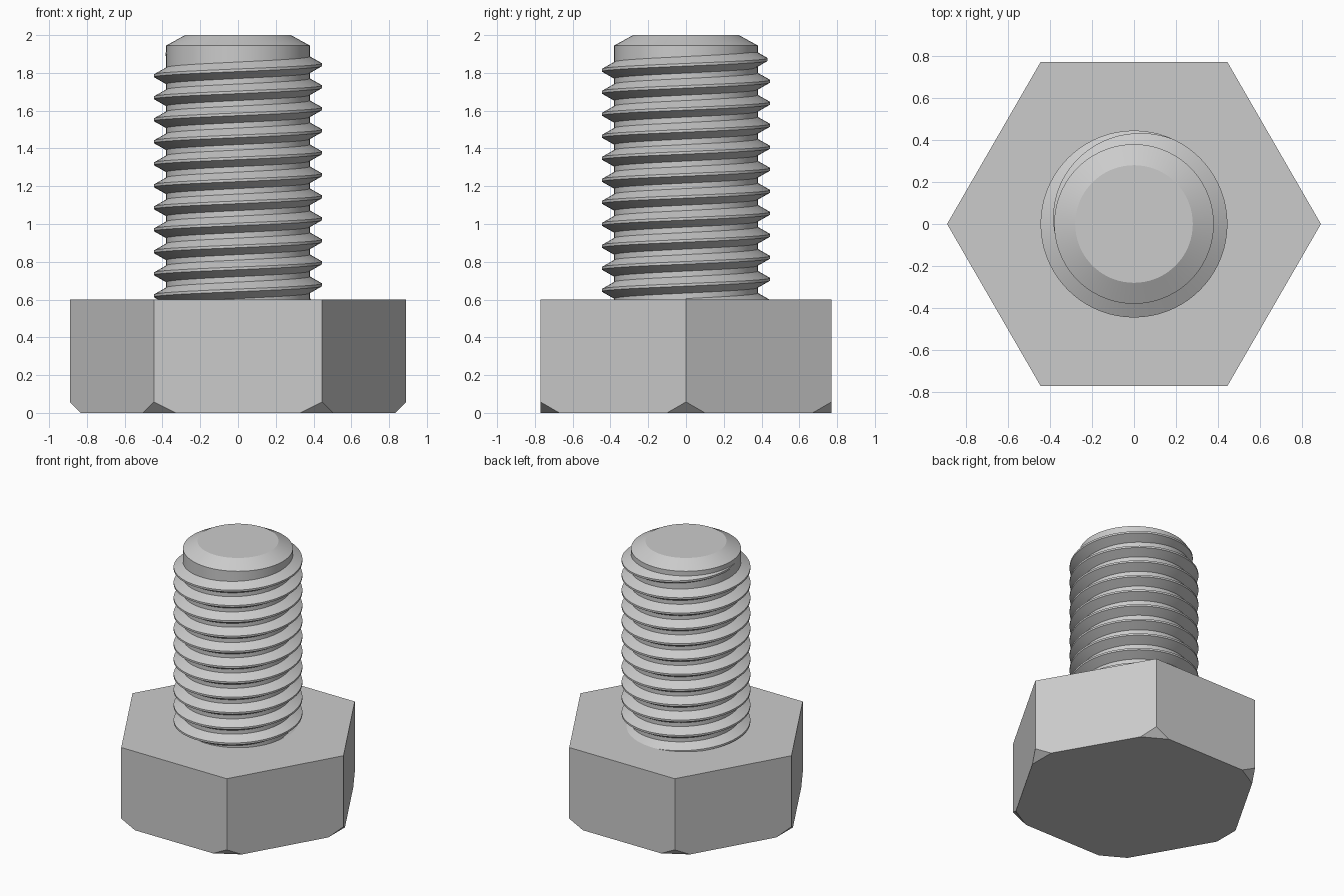
import bpy, bmesh, math
from mathutils import Vector

cube = bpy.data.objects.get("Cube")
if cube:
    bpy.data.objects.remove(cube, do_unlink=True)

steel = bpy.data.materials.new("steel grey")
steel.use_nodes = True
grey = (0.6, 0.6, 0.6, 1)
steel.diffuse_color = grey
steel.node_tree.nodes["Principled BSDF"].inputs["Base Color"].default_value = grey

SEGS = 72
HEAD_R, HEAD_H, CORNER_CUT = 0.89, 0.6, 0.058
CORE_R, CREST_R, PITCH = 0.38, 0.445, 0.1165


def finish(name, bm, smooth_angle=None):
    bmesh.ops.recalc_face_normals(bm, faces=bm.faces)
    mesh = bpy.data.meshes.new(name)
    bm.to_mesh(mesh)
    bm.free()
    mesh.materials.append(steel)
    obj = bpy.data.objects.new(name, mesh)
    bpy.context.collection.objects.link(obj)
    if smooth_angle:
        bpy.ops.object.select_all(action="DESELECT")
        obj.select_set(True)
        bpy.context.view_layer.objects.active = obj
        bpy.ops.object.shade_smooth_by_angle(angle=math.radians(smooth_angle))
    return obj


def polar(r, a, z):
    return Vector((r * math.cos(a), r * math.sin(a), z))


# Hexagonal head, its six lower corners sliced off at 45 degrees
bm = bmesh.new()
ring = [bm.verts.new(polar(HEAD_R, i * math.pi / 3, 0)) for i in range(6)]
base = bm.faces.new(ring)
top = bmesh.ops.extrude_face_region(bm, geom=[base])["geom"]
bmesh.ops.translate(bm, vec=(0, 0, HEAD_H),
                    verts=[v for v in top if isinstance(v, bmesh.types.BMVert)])
for i in range(6):
    a = i * math.pi / 3
    bmesh.ops.bisect_plane(bm, geom=bm.verts[:] + bm.edges[:] + bm.faces[:],
                           plane_co=polar(HEAD_R - CORNER_CUT, a, 0),
                           plane_no=polar(1, a, -1), clear_outer=True)
    bmesh.ops.holes_fill(bm, edges=[e for e in bm.edges if e.is_boundary])
finish("hex_head", bm)

# Shank core with a chamfered tip
bm = bmesh.new()
rings = [[bm.verts.new(polar(r, i * math.tau / SEGS, z)) for i in range(SEGS)]
         for r, z in ((CORE_R, HEAD_H - 0.05), (CORE_R, 1.945), (0.28, 2.0))]
for low, high in zip(rings, rings[1:]):
    for i in range(SEGS):
        j = (i + 1) % SEGS
        bm.faces.new((low[i], low[j], high[j], high[i]))
bm.faces.new(rings[0])
bm.faces.new(rings[-1])
finish("shank_core", bm, 20)

# Right-handed helical thread, fading into the core at its upper end
bm = bmesh.new()
TURNS = 11
FADE_START, FADE_END = math.radians(65), math.radians(195)
ROOT_R = CORE_R - 0.004
end_step = round(FADE_END / math.tau * SEGS)
previous = None
for step in range(-TURNS * SEGS, end_step + 1):
    a = step * math.tau / SEGS
    z = 1.843 + PITCH * a / math.tau
    fade = min(1, max(0, (FADE_END - a) / (FADE_END - FADE_START)))
    crest = ROOT_R + (CREST_R - ROOT_R) * fade
    half = 0.008 + 0.038 * fade
    section = [bm.verts.new(polar(r, a, z + dz)) for r, dz in
               ((ROOT_R, -half), (crest, -0.007), (crest, 0.007), (ROOT_R, half))]
    if previous:
        for k in range(3):
            bm.faces.new((previous[k], section[k], section[k + 1], previous[k + 1]))
    else:
        bm.faces.new(section)
    previous = section
finish("thread", bm, 25)
